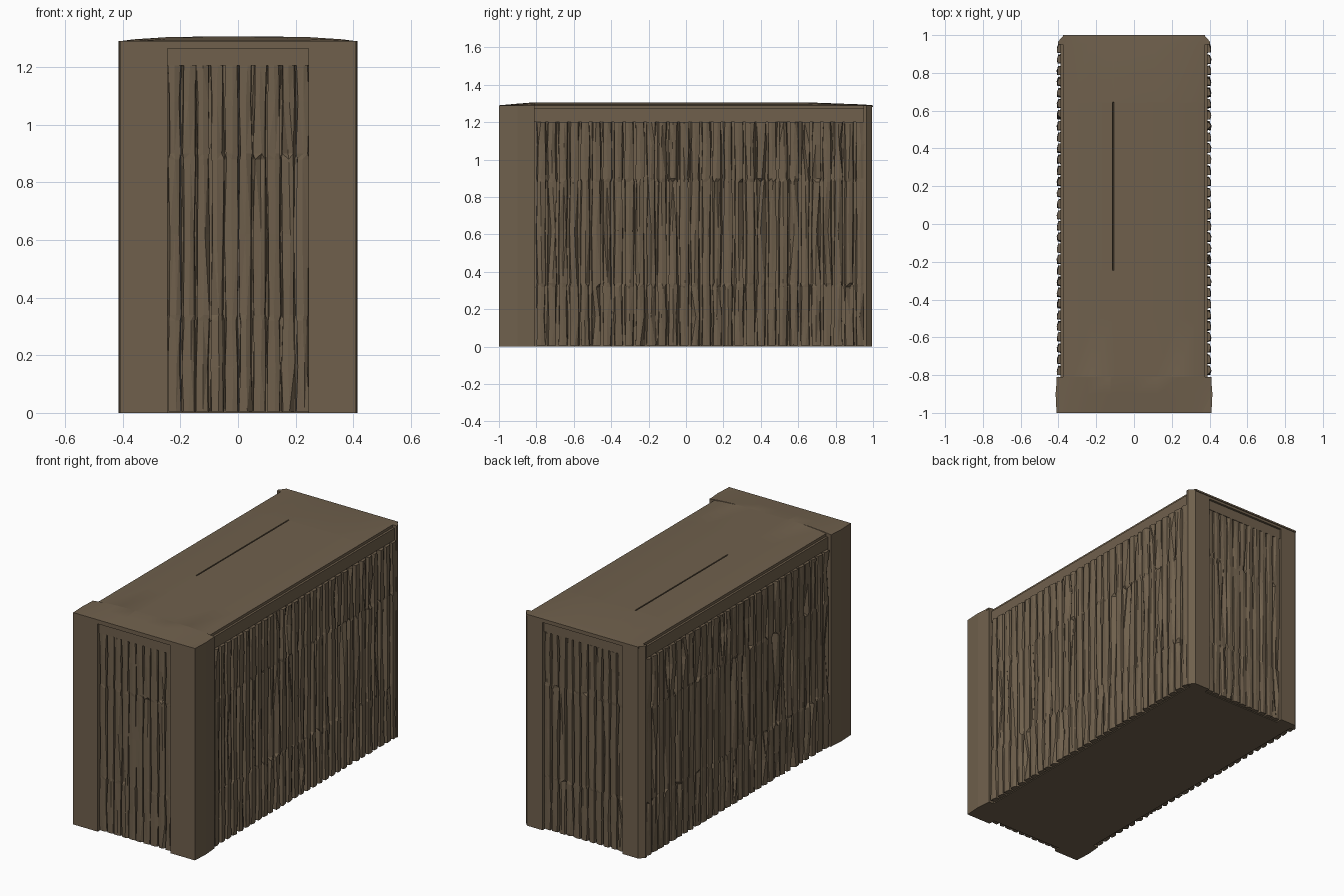
import bpy, bmesh, math, random

if "Cube" in bpy.data.objects:
    bpy.data.objects.remove(bpy.data.objects["Cube"])

random.seed(7)
brown = bpy.data.materials.new("weathered_brown")
brown.diffuse_color = (0.16, 0.117, 0.073, 1)
brown.use_nodes = True
brown.node_tree.nodes["Principled BSDF"].inputs["Base Color"].default_value = brown.diffuse_color


def finish(name, bm):
    bmesh.ops.recalc_face_normals(bm, faces=bm.faces)
    me = bpy.data.meshes.new(name)
    bm.to_mesh(me)
    bm.free()
    me.materials.append(brown)
    ob = bpy.data.objects.new(name, me)
    bpy.context.collection.objects.link(ob)
    return ob


def prism(name, outline, z0, z1):
    bm = bmesh.new()
    lo = [bm.verts.new((x, y, z0)) for x, y in outline]
    hi = [bm.verts.new((x, y, z1)) for x, y in outline]
    bm.faces.new(lo)
    bm.faces.new(hi)
    n = len(lo)
    for i in range(n):
        j = (i + 1) % n
        bm.faces.new((lo[i], lo[j], hi[j], hi[i]))
    return finish(name, bm)


def box(name, x0, x1, y0, y1, z0, z1):
    return prism(name, [(x0, y0), (x1, y0), (x1, y1), (x0, y1)], z0, z1)


def ribbed_sheet(name, place, u0, u1, count, depth, top, gap):
    """Battered vertical ribs; place(u, d) gives x, y for a point d out of the wall."""
    pitch = (u1 - u0) / count
    shape = [(0.0, 0.1), (gap, 0.12), (gap * 1.3, 0.95), (0.6, 1.0), (0.94, 0.8)]
    cols = [(u0 + (i + f) * pitch, d) for i in range(count) for f, d in shape]
    cols.append((u1, 0.1))
    rows = [0.005, 0.005, 0.16, 0.32, 0.34, 0.62, 0.88, 0.90, 1.08, top, top]
    bm = bmesh.new()
    grid = []
    for r, z in enumerate(rows):
        line = []
        cap = r in (0, len(rows) - 1)
        for i, (u, d) in enumerate(cols):
            inner = 0 < i < len(cols) - 1
            du = random.uniform(-0.09, 0.09) * pitch if inner else 0
            dd = random.uniform(-0.12, 0.05)
            if random.random() < 0.05:      # dents
                dd -= 0.5
            d2 = 0 if cap else max(0.04, d + dd) * depth
            line.append(bm.verts.new((*place(u + du, d2), z)))
        grid.append(line)
    for a, b in zip(grid, grid[1:]):
        for i in range(len(cols) - 1):
            bm.faces.new((a[i], a[i + 1], b[i + 1], b[i]))
    bmesh.ops.triangulate(bm, faces=bm.faces)
    ob = finish(name, bm)
    # keep the sheet facing away from the wall
    p, q = place(0, 0), place(0, 1)
    out = (q[0] - p[0], q[1] - p[1])
    s = sum((f.normal.x * out[0] + f.normal.y * out[1]) * f.area for f in ob.data.polygons)
    if s < 0:
        ob.data.flip_normals()
    return ob


# Solid core
box("core", -0.375, 0.375, -0.96, 0.955, 0.0, 1.282)

# Long sides: wide front posts, slim back posts, header rails, ribbed walls
for s, side in ((-1, "left"), (1, "right")):
    prism("front_post_" + side,
          [(s * 0.245, -1), (s * 0.41, -1), (s * 0.415, -0.9),
           (s * 0.408, -0.81), (s * 0.37, -0.81), (s * 0.245, -0.95)], 0, 1.29)
    prism("back_post_" + side,
          [(s * 0.27, 0.995), (s * 0.375, 0.995), (s * 0.403, 0.965),
           (s * 0.403, 0.95), (s * 0.27, 0.95)], 0, 1.29)
    box("header_rail_" + side, *sorted((s * 0.37, s * 0.388)), -0.815, 0.955, 1.2, 1.272)
    ribbed_sheet("ribbed_wall_" + side, lambda u, d, s=s: (s * (0.375 + d), u),
                 -0.81, 0.955, 30, 0.033, 1.2, 0.2)

# End walls: ribbed doors under a recessed lintel
ribbed_sheet("front_door", lambda u, d: (u, -0.96 - d), -0.247, 0.247, 10, 0.028, 1.205, 0.1)
ribbed_sheet("back_door", lambda u, d: (u, 0.955 + d), -0.272, 0.272, 11, 0.028, 1.205, 0.1)
box("front_lintel", -0.25, 0.25, -0.988, -0.955, 1.205, 1.265)
box("back_lintel", -0.275, 0.275, 0.95, 0.982, 1.205, 1.265)
box("front_top_bar", -0.25, 0.25, -1, -0.955, 1.265, 1.29)
box("back_top_bar", -0.275, 0.275, 0.95, 0.995, 1.265, 1.29)

# Slightly crowned roof with a long narrow slit, wide over the front posts
ys = [-1, -0.9, -0.811, -0.81, -0.5, -0.245, -0.24, 0.2, 0.64, 0.645, 0.95, 1.0]
xs = [-1, -0.88, -0.6, -0.302, -0.298, -0.287, -0.283, 0, 0.3, 0.6, 0.88, 1]
bm = bmesh.new()
top = []
for y in ys:
    half = 0.41 if y < -0.8105 else 0.377
    line = []
    for f in xs:
        crown = 0.016 * (1 - abs(f) ** 4) * min(1, (1 - abs(y)) / 0.18)
        slit = 0.012 if -0.241 < y < 0.641 and -0.3 < f < -0.285 else 0
        line.append(bm.verts.new((f * half, y, 1.29 + crown - slit)))
    top.append(line)
for a, b in zip(top, top[1:]):
    for i in range(len(xs) - 1):
        bm.faces.new((a[i], a[i + 1], b[i + 1], b[i]))
rim = [e for e in bm.edges if e.is_boundary]
ext = bmesh.ops.extrude_edge_only(bm, edges=rim)["geom"]
for v in ext:
    if isinstance(v, bmesh.types.BMVert):
        v.co.z = 1.28
bmesh.ops.holes_fill(bm, edges=[e for e in bm.edges if e.is_boundary], sides=0)
roof = finish("roof", bm)
bpy.context.view_layer.objects.active = roof
roof.select_set(True)
bpy.ops.object.shade_smooth_by_angle(angle=math.radians(30))
